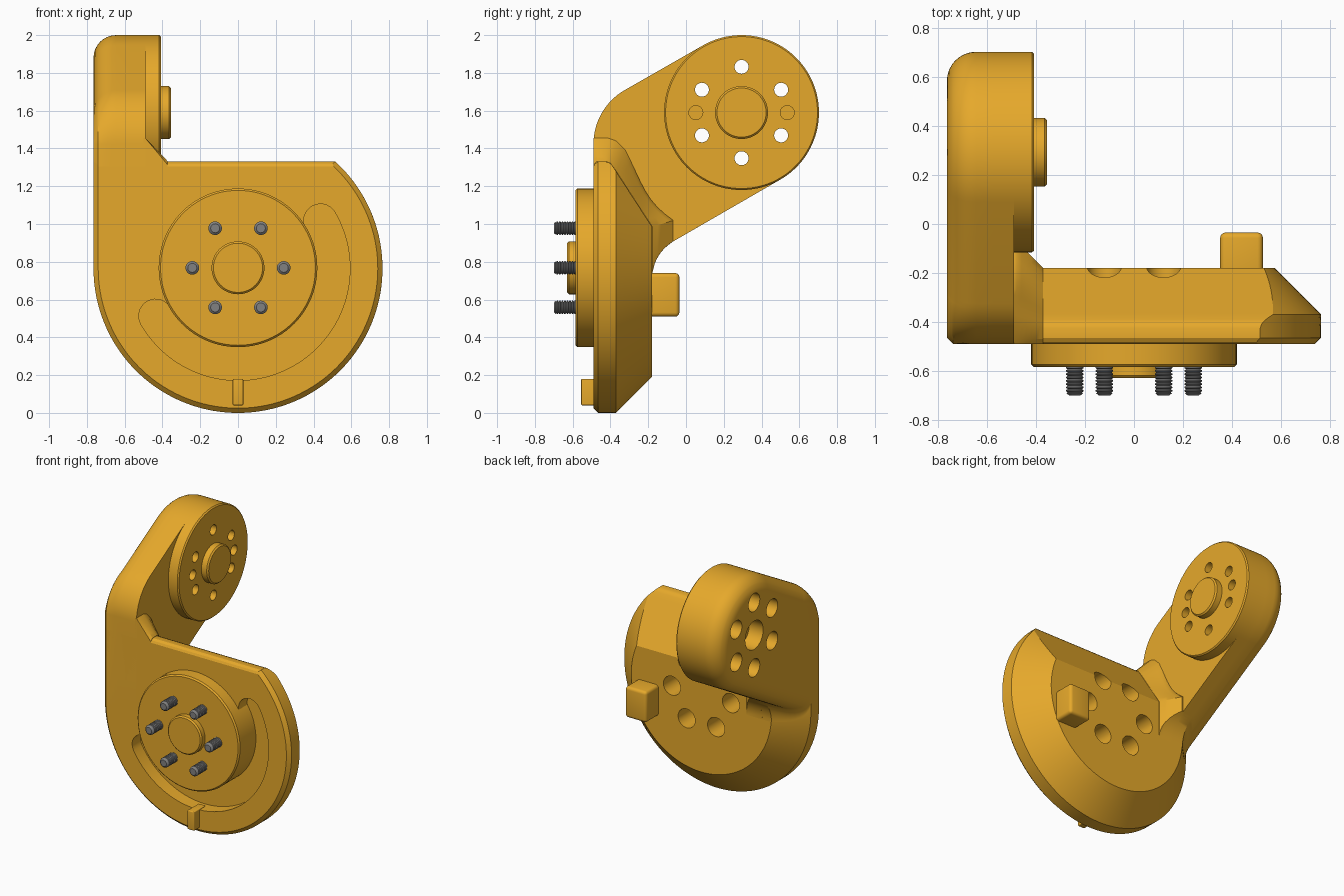
import bpy, bmesh, math
from math import sin, cos, tan, radians, pi

if "Cube" in bpy.data.objects:
    bpy.data.objects.remove(bpy.data.objects["Cube"])

def material(name, rgb):
    m = bpy.data.materials.new(name)
    m.diffuse_color = (*rgb, 1)
    m.use_nodes = True
    m.node_tree.nodes["Principled BSDF"].inputs["Base Color"].default_value = m.diffuse_color
    return m

GOLD = material("golden yellow", (0.79, 0.395, 0.024))
GREY = material("dark steel", (0.22, 0.22, 0.22))
CZ = 0.765                     # height of the front joint axis
HY, HZ = 0.294, 1.59           # axis of the upper joint

def loft(name, rings, mat=GOLD):
    """Closed solid through rings of equal point count."""
    bm = bmesh.new()
    vs = [[bm.verts.new(p) for p in r] for r in rings]
    n = len(vs[0])
    for a, b in zip(vs, vs[1:]):
        for i in range(n):
            j = (i + 1) % n
            bm.faces.new((a[i], a[j], b[j], b[i]))
    bm.faces.new(vs[0])
    bm.faces.new(vs[-1])
    bmesh.ops.recalc_face_normals(bm, faces=bm.faces)
    me = bpy.data.meshes.new(name)
    bm.to_mesh(me)
    bm.free()
    me.materials.append(mat)
    ob = bpy.data.objects.new(name, me)
    bpy.context.collection.objects.link(ob)
    return ob

def arc(cu, cv, r, a0, a1, n):
    return [(cu + r * cos(radians(a0 + (a1 - a0) * i / n)),
             cv + r * sin(radians(a0 + (a1 - a0) * i / n))) for i in range(n + 1)]

def turned(name, axis, u, v, steps, seg=64, mat=GOLD):
    """Round part along x or y; steps are (position, radius)."""
    rings = []
    for t, r in steps:
        pts = arc(u, v, r, 0, 360, seg)[:-1]
        rings.append([(t, a, b) if axis == 'x' else (a, t, b) for a, b in pts])
    return loft(name, rings, mat)

def apply_mod(ob, mod):
    bpy.context.view_layer.objects.active = ob
    bpy.ops.object.modifier_apply(modifier=mod.name)

def cut(ob, cutter):
    m = ob.modifiers.new("cut", 'BOOLEAN')
    m.operation, m.solver, m.object = 'DIFFERENCE', 'EXACT', cutter
    apply_mod(ob, m)

def box(name, x0, x1, y0, y1, z0, z1, bevel):
    ob = loft(name, [[(x0, y, z0), (x1, y, z0), (x1, y, z1), (x0, y, z1)] for y in (y0, y1)])
    m = ob.modifiers.new("round", 'BEVEL')
    m.width, m.segments = bevel, 4
    apply_mod(ob, m)
    return ob

# Main plate: disc with straight left wall, sloped top and conical back edge
def plate_ring(y, inset, top):
    r = 0.765 - inset
    a = math.degrees(math.asin((top - CZ) / r))
    pts = arc(0, CZ, r, a, -180, 96) + [(-r, top)]
    return [(x, y, z) for x, z in pts]

rim = [(-0.49, 0.025, 1.305), (-0.482, 0.017, 1.32), (-0.465, 0, 1.33),
       (-0.425, 0, 1.33), (-0.405, 0, 1.323), (-0.39, 0, 1.308)]
rim += [(-0.37 + 0.19 * k / 8, 0.19 * k / 8, 1.278 - 0.293 * k / 8) for k in range(9)]
plate = loft("main_plate", [plate_ring(*s) for s in rim])

# Curved travel slot in the front of the plate
e0, e1 = radians(30), radians(-150)
slot = (arc(0, CZ, 0.593, 30, -150, 60)
        + arc(0.504 * cos(e1), CZ + 0.504 * sin(e1), 0.089, -150, -330, 14)[1:-1]
        + arc(0, CZ, 0.415, -150, 30, 60)
        + arc(0.504 * cos(e0), CZ + 0.504 * sin(e0), 0.089, 210, 30, 14)[1:-1])
cutters = [loft("slot_cutter", [[(x, y, z) for x, z in slot] for y in (-0.6, -0.39)])]

# Screw wells in the back of the plate
bolts = arc(0, CZ, 0.242, 0, 360, 6)[:-1]
for x, z in bolts:
    cutters.append(turned("well_cutter", 'y', x, z, [(-0.1, 0.07), (-0.38, 0.07)], 32))
for c in cutters:
    cut(plate, c)

# Front joint disc and hub
turned("front_disc", 'y', 0, CZ + 0.003,
       [(-0.386, 0.42), (-0.575, 0.42), (-0.585, 0.41)], 96)
turned("front_hub", 'y', 0, CZ + 0.003,
       [(-0.58, 0.14), (-0.62, 0.14), (-0.63, 0.13)])

# Threaded screws
for x, z in bolts:
    steps = [(-0.57, 0.036)]
    for k in range(8):
        y = -0.585 - k * 0.0135
        steps += [(y, 0.036), (y - 0.004, 0.036), (y - 0.0085, 0.029)]
    steps += [(-0.692, 0.034), (-0.70, 0.024)]
    turned("screw", 'y', x, z + 0.003, steps, 20, GREY)

# Stop peg on the front and block on the back
box("front_stop", -0.028, 0.028, -0.555, -0.42, 0.04, 0.18, 0.006)
box("back_block", 0.352, 0.527, -0.25, -0.035, 0.51, 0.74, 0.022)

# Bent arm, lofted across its thickness with a rounded outer rim
def arm_ring(x, d):
    lean = max(0, -0.575 - x)
    y0, t = -0.18 - lean, 0.13 - 0.5 * lean
    f = max(0, -0.74 - x)
    bend = []
    for i in range(17):
        k = i / 16
        a, r = radians(180 - 60 * k), 0.33 - f - (d - f) * k
        bend.append((-0.16 + r * cos(a), 1.423 + r * sin(a)))
    zc = HZ - 0.355 + tan(radians(30)) * (y0 - HY - 0.205) + d / cos(radians(30))
    r = t / tan(radians(30))
    hollow = arc(y0 + r, zc - t, r, 120, 180, 12)
    pts = (bend + arc(HY, HZ, 0.41 - d, 120, -60, 60) + hollow
           + [(-0.49 + f, hollow[-1][1])])
    return [(x, y, z) for y, z in pts]

turns = sorted([i * pi / 16 for i in range(1, 9)] + [math.asin(0.095 / 0.12)])
sides = [(-0.49, 0), (-0.575, 0), (-0.645, 0)]
sides += [(-0.645 - 0.12 * sin(a), 0.12 * (1 - cos(a))) for a in turns]
arm = loft("bent_arm", [arm_ring(*s) for s in sides])

# Round head on the inside of the arm, and its hub
head = turned("arm_head", 'x', HY, HZ, [(-0.49, 0.41), (-0.417, 0.41), (-0.408, 0.402)], 120)

# Through holes with wide outer wells, a centre well and two blind holes
tools = [turned("centre_cutter", 'x', HY, HZ, [(-0.9, 0.105), (-0.65, 0.105)], 48)]
for y, z in arc(HY, HZ, 0.242, 30, 390, 6)[:-1]:
    tools.append(turned("well_cutter", 'x', y, z, [(-0.9, 0.066), (-0.56, 0.066)], 32))
    tools.append(turned("hole_cutter", 'x', y, z, [(-0.9, 0.037), (-0.3, 0.037)], 24))
for s in (-1, 1):
    tools.append(turned("blind_cutter", 'x', HY + s * 0.242, HZ, [(-0.53, 0.037), (-0.3, 0.037)], 24))
for c in tools:
    cut(arm, c)
    cut(head, c)
turned("arm_hub", 'x', HY, HZ, [(-0.42, 0.14), (-0.365, 0.14), (-0.355, 0.13)])

# Sloped gusset joining plate and arm; its underside follows the arm's hollow
def gusset_ring(x, o):
    r = 0.13 / tan(radians(30))
    zm = HZ - 0.355 + tan(radians(30)) * (-0.18 - HY - 0.205) - 0.13
    a = math.degrees(math.acos((min(o, 0.11) - r) / r))
    under = arc(-0.18 + r, zm, r, a, 180, 8)
    yb, zb = -0.18 + min(o, 0.11), 0.985 + 0.3 * o
    k = o / 0.12
    pts = [(-0.49, 0.85), (-0.49, 1.31 + 1.2 * o), (-0.47, 1.33 + 1.04 * o),
           (-0.425 + 0.1 * o, 1.33 + 1.04 * o), (-0.40 + 0.25 * o, 1.32 + 1.0 * o),
           (-0.37 + 0.4 * o, 1.278 + 0.95 * o)]
    # rounded foot of the slope, swelling towards the arm
    y1, z1 = pts[-1]
    for i in range(1, 8):
        s = i / 8
        pts.append((y1 + (yb - y1) * s - 0.035 * k * sin(pi * s) * s,
                    z1 + (zb - z1) * s - 0.035 * k * sin(pi * s)))
    pts += [(yb, zb)] + under
    return [(x, y, z) for y, z in pts]

loft("gusset", [gusset_ring(-0.50, 0.12)]
     + [gusset_ring(-0.37 - o, o) for o in (0.12, 0.11, 0.09, 0.07, 0.05, 0.03, 0.015, 0.002)])

# Remove cutters, then smooth the curved surfaces
for c in cutters + tools:
    bpy.data.objects.remove(c, do_unlink=True)
bpy.ops.object.select_all(action='SELECT')
bpy.context.view_layer.objects.active = plate
bpy.ops.object.shade_smooth_by_angle(angle=radians(28))
